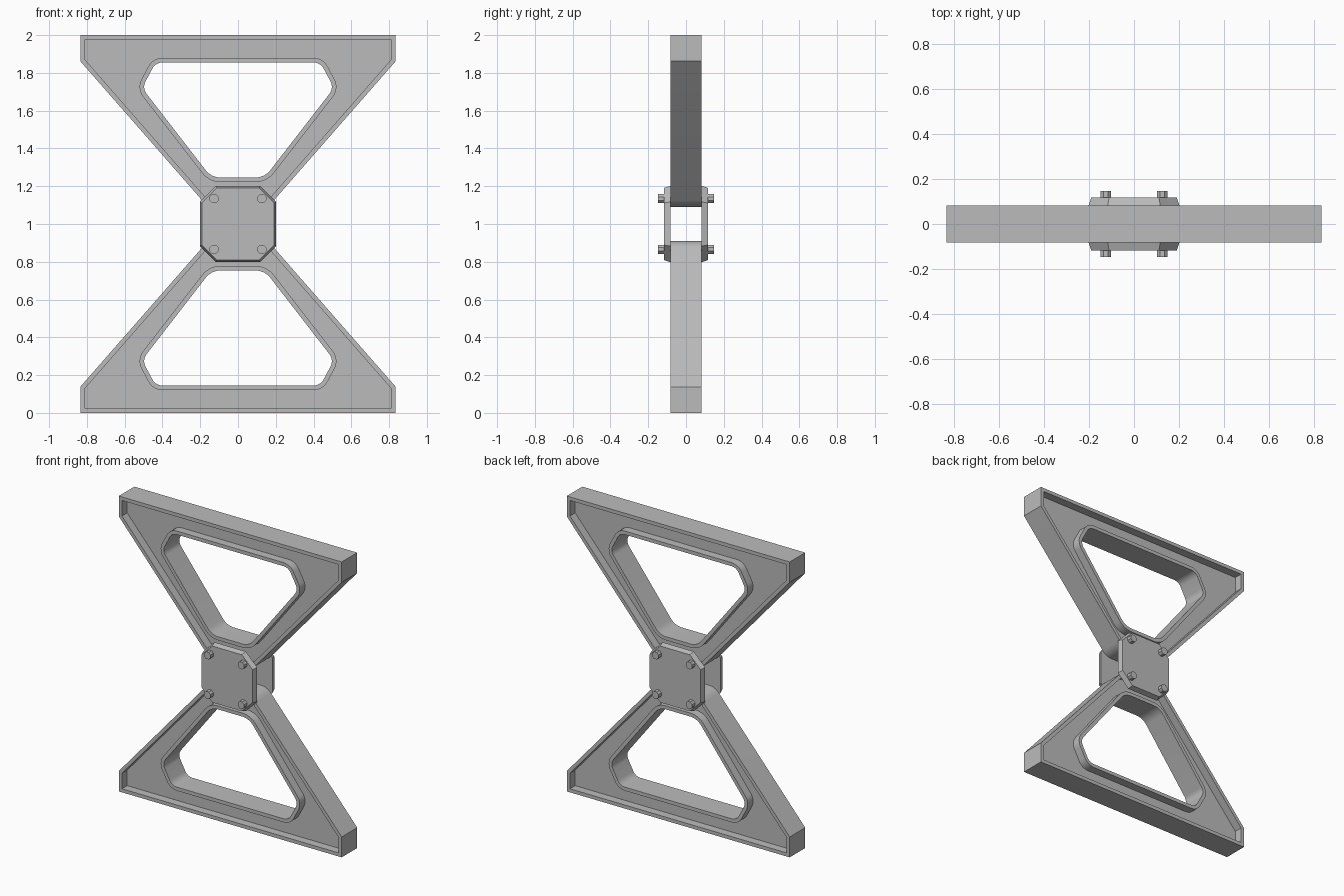
import bpy, bmesh, math
from mathutils import Vector, Matrix

cube = bpy.data.objects.get("Cube")
if cube:
    bpy.data.objects.remove(cube)

grey = bpy.data.materials.new("steel grey")
grey.use_nodes = True
colour = (0.5, 0.5, 0.5, 1)
grey.diffuse_color = colour
grey.node_tree.nodes["Principled BSDF"].inputs["Base Color"].default_value = colour

HALF = 0.083    # half depth of the frames
WEB = 0.027     # half depth of the recessed web
RIM = 0.024     # width of the raised rims
STEPS = 8


def finish(name, bm, smooth=False):
    bmesh.ops.remove_doubles(bm, verts=bm.verts, dist=1e-5)
    bmesh.ops.recalc_face_normals(bm, faces=bm.faces)
    mesh = bpy.data.meshes.new(name)
    bm.to_mesh(mesh)
    bm.free()
    mesh.materials.append(grey)
    ob = bpy.data.objects.new(name, mesh)
    bpy.context.collection.objects.link(ob)
    if smooth:
        bpy.ops.object.select_all(action='DESELECT')
        ob.select_set(True)
        bpy.context.view_layer.objects.active = ob
        bpy.ops.object.shade_smooth_by_angle(angle=math.radians(30))
    return ob


def ring(half, radii, inset):
    """Rounded outline, clockwise, from its right-hand corners, moved inward by inset."""
    pts = [Vector(p) for p in half] + [Vector((-x, z)) for x, z in reversed(half)]
    radii = radii + radii[::-1]
    out = []
    for i, p in enumerate(pts):
        a = (p - pts[i - 1]).normalized()
        b = (pts[(i + 1) % len(pts)] - p).normalized()
        n1, n2 = Vector((a.y, -a.x)), Vector((b.y, -b.x))
        r = max(radii[i] - inset, 0) if radii[i] else 0
        centre = p + (n1 + n2) * (inset + r) / (1 + n1.dot(n2))
        turn = n1.angle_signed(n2)
        for k in range(STEPS + 1):
            ang = -turn * k / STEPS
            n = Matrix.Rotation(ang, 2) @ n1
            out.append(centre - n * r)
    return out


# Triangular frames: one cross-section swept round the outline
outline = [(0.835, 2.0), (0.835, 1.862), (0.159, 1.09)]
opening = [(0.436, 1.855), (0.508, 1.72), (0.141, 1.246)]
outer = ring(outline, [0, 0, 0.1], 0)
inner_rim = ring(outline, [0, 0, 0.1], RIM)
lip = ring(opening, [0.06, 0.06, 0.1], -RIM)
hole = ring(opening, [0.06, 0.06, 0.1], 0)
front = [(outer, HALF), (inner_rim, HALF), (inner_rim, WEB),
         (lip, WEB), (lip, HALF), (hole, HALF)]
section = front + [(loop, -y) for loop, y in reversed(front)]

for name, side in (("upper_frame", 1), ("lower_frame", -1)):
    bm = bmesh.new()
    rows = [[bm.verts.new((p.x, y, 1 + side * (p.y - 1))) for p in loop]
            for loop, y in section]
    for i, row in enumerate(rows):
        nxt = rows[(i + 1) % len(rows)]
        for j in range(len(row)):
            k = (j + 1) % len(row)
            bm.faces.new((row[j], row[k], nxt[k], nxt[j]))
    bmesh.ops.dissolve_degenerate(bm, dist=1e-5, edges=bm.edges)
    finish(name, bm, True)


def octagon(bm, size, cut, y):
    c = size - cut
    pts = [(c, size), (size, c), (size, -c), (c, -size),
           (-c, -size), (-size, -c), (-size, c), (-c, size)]
    return [bm.verts.new((x, y, 1 + z)) for x, z in pts]


for label, side in (("front", -1), ("back", 1)):
    # Joining plate with chamfered corners and tapered edges
    bm = bmesh.new()
    a = octagon(bm, 0.202, 0.085, side * HALF)
    b = octagon(bm, 0.191, 0.08, side * 0.117)
    bm.faces.new(a)
    bm.faces.new(b)
    for i in range(8):
        j = (i + 1) % 8
        bm.faces.new((a[i], a[j], b[j], b[i]))
    finish(label + "_plate", bm)

    # Bolt heads
    for x in (-0.126, 0.126):
        for z in (-0.134, 0.134):
            bm = bmesh.new()
            place = (Matrix.Translation((x, side * 0.13, 1 + z))
                     @ Matrix.Rotation(math.pi / 2, 4, 'X')
                     @ Matrix.Rotation(math.pi / 8, 4, 'Z'))
            bmesh.ops.create_cone(bm, cap_ends=True, segments=8, radius1=0.026,
                                  radius2=0.026, depth=0.036, matrix=place)
            finish(label + "_bolt", bm)
